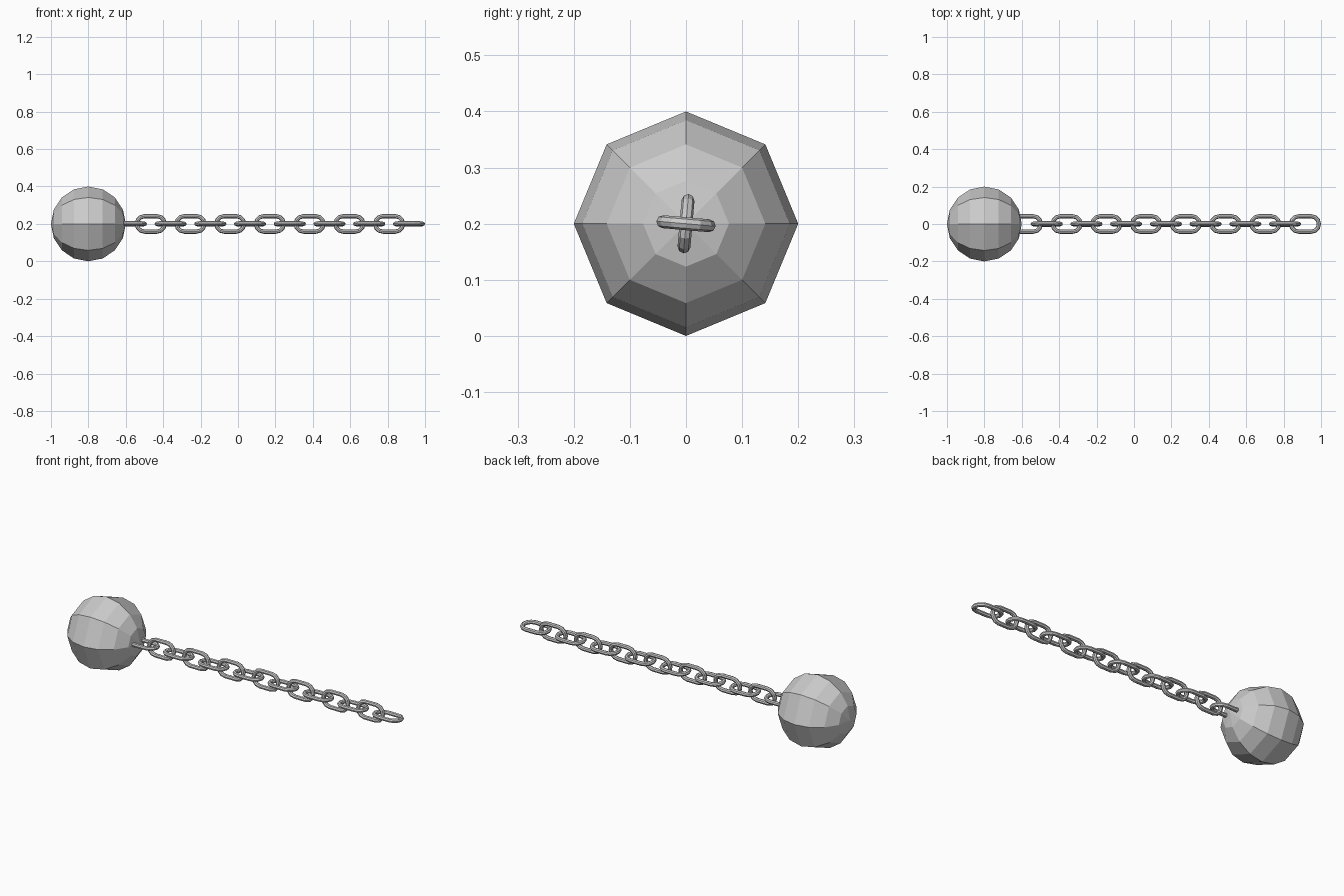
import bpy, bmesh
from math import pi, sin, cos, radians
from mathutils import Vector, Matrix

if "Cube" in bpy.data.objects:
    bpy.data.objects.remove(bpy.data.objects["Cube"])

TUBE_R = 0.0115      # link wire radius
END_R = 0.0415       # centreline radius of the rounded link ends
STRAIGHT = 0.033     # half length of the straight sides
PITCH = 0.1062
COUNT = 15
TILT = radians(-5)


def add_object(name, bm):
    bmesh.ops.recalc_face_normals(bm, faces=bm.faces)
    mesh = bpy.data.meshes.new(name)
    bm.to_mesh(mesh)
    bm.free()
    obj = bpy.data.objects.new(name, mesh)
    bpy.context.collection.objects.link(obj)
    return obj


def link_mesh(steps=6, sides=8):
    """Stadium-shaped ring lying in the xy plane, long axis along x."""
    bm = bmesh.new()
    rings = []
    for side in (1, -1):
        for i in range(steps + 1):
            a = -pi / 2 + pi * i / steps + (0 if side == 1 else pi)
            out = Vector((cos(a), sin(a), 0))
            centre = Vector((side * STRAIGHT, 0, 0)) + out * END_R
            rings.append([bm.verts.new(centre + TUBE_R * (
                out * cos(2 * pi * j / sides) + Vector((0, 0, sin(2 * pi * j / sides)))))
                for j in range(sides)])
    for k, ring in enumerate(rings):
        nxt = rings[(k + 1) % len(rings)]
        for j in range(sides):
            m = (j + 1) % sides
            bm.faces.new((ring[j], ring[m], nxt[m], nxt[j]))
    return bm


# Faceted ball with its poles along the chain
bm = bmesh.new()
bmesh.ops.create_uvsphere(bm, u_segments=8, v_segments=8, radius=0.2)
bm.transform(Matrix.Translation((-0.8, 0, 0.2)) @ Matrix.Rotation(pi / 2, 4, 'Y'))
add_object("ball", bm)

# Chain links, alternately flat and upright; the first is sunk into the ball
for n in range(COUNT):
    bm = link_mesh()
    x = 0.914 - PITCH * (COUNT - 1 - n)
    turn = TILT + (pi / 2 if n % 2 else 0)
    bm.transform(Matrix.Translation((x, 0, 0.2)) @ Matrix.Rotation(turn, 4, 'X'))
    add_object(f"chain_link_{n + 1:02d}", bm)
